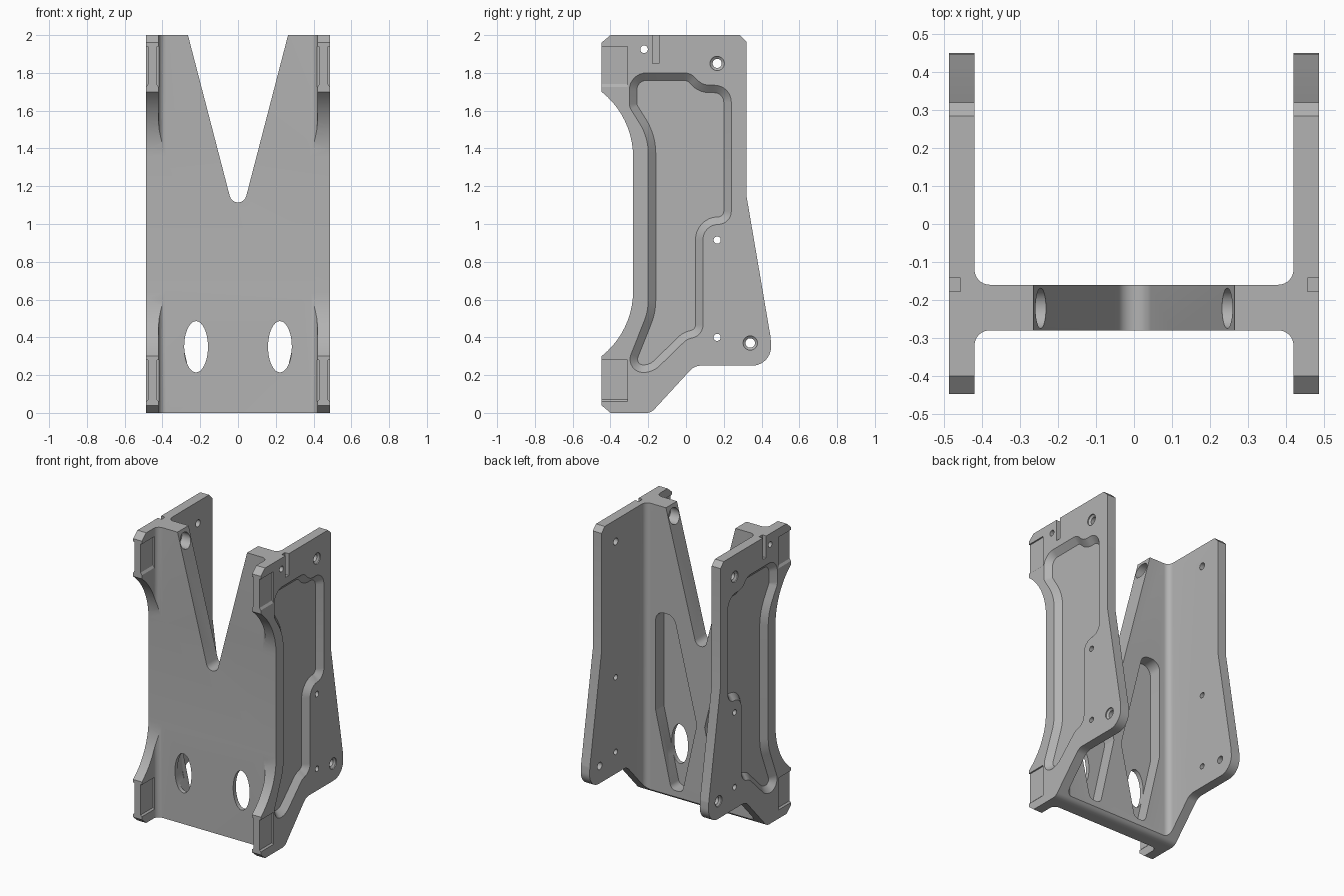
import bpy, bmesh, math
from mathutils import Vector

if "Cube" in bpy.data.objects:
    bpy.data.objects.remove(bpy.data.objects["Cube"], do_unlink=True)

metal = bpy.data.materials.new("plain grey metal")
metal.use_nodes = True
grey = (0.45, 0.45, 0.45, 1)
metal.diffuse_color = grey
metal.node_tree.nodes["Principled BSDF"].inputs["Base Color"].default_value = grey


def rounded(corners, inset=0.0, steps=8):
    """Outline with rounded corners (u, v, radius), counterclockwise, optionally inset."""
    n = len(corners)
    pts = [Vector(c[:2]) for c in corners]
    out = []
    for i, p in enumerate(pts):
        d1 = (p - pts[i - 1]).normalized()
        d2 = (pts[(i + 1) % n] - p).normalized()
        turn = math.atan2(d1.cross(d2), d1.dot(d2))
        side = 1 if turn > 0 else -1
        n1, n2 = Vector((-d1.y, d1.x)), Vector((-d2.y, d2.x))
        mid = (n1 + n2).normalized()
        half = math.cos(turn / 2)
        q = p + mid * inset / half
        r = corners[i][2] - inset * side if corners[i][2] else 0
        if r <= 0:
            out.append(q)
            continue
        centre = q + mid * side * r / half
        start = math.atan2(-n1.y * side, -n1.x * side)
        for k in range(steps + 1):
            a = start + turn * k / steps
            out.append(centre + Vector((math.cos(a), math.sin(a))) * r)
    return out


def ellipse(u, v, ru, rv, steps=32):
    return [Vector((u + ru * math.cos(2 * math.pi * k / steps),
                    v + rv * math.sin(2 * math.pi * k / steps))) for k in range(steps)]


def box(u0, u1, v0, v1):
    return [Vector(p) for p in ((u0, v0), (u1, v0), (u1, v1), (u0, v1))]


def loft(name, axis, sections, side=1):
    """Solid through (depth, outline) sections along an axis; side=-1 mirrors x."""
    place = {"x": lambda p, d: (d * side, p.x, p.y),
             "y": lambda p, d: (p.x * side, d, p.y),
             "z": lambda p, d: (p.x * side, p.y, d)}[axis]
    bm = bmesh.new()
    loops = [[bm.verts.new(place(p, d)) for p in o] for d, o in sections]
    bm.faces.new(loops[0])
    bm.faces.new(loops[-1])
    for a, b in zip(loops, loops[1:]):
        for i in range(len(a)):
            j = (i + 1) % len(a)
            bm.faces.new((a[i], a[j], b[j], b[i]))
    bmesh.ops.recalc_face_normals(bm, faces=bm.faces)
    mesh = bpy.data.meshes.new(name)
    bm.to_mesh(mesh)
    bm.free()
    ob = bpy.data.objects.new(name, mesh)
    bpy.context.collection.objects.link(ob)
    return ob


def combine(target, tool, operation="DIFFERENCE"):
    mod = target.modifiers.new("cut", "BOOLEAN")
    mod.operation, mod.solver, mod.object = operation, "EXACT", tool
    bpy.context.view_layer.objects.active = target
    bpy.ops.object.modifier_apply(modifier=mod.name)
    bpy.data.objects.remove(tool, do_unlink=True)


# H-shaped plan: two side plates joined by a filleted web
plan = rounded([(-.487, -.5, 0), (-.42, -.5, 0), (-.42, -.28, .04), (.42, -.28, .04),
                (.42, -.5, 0), (.487, -.5, 0), (.487, .5, 0), (.42, .5, 0),
                (.42, -.16, .04), (-.42, -.16, .04), (-.42, .5, 0), (-.487, .5, 0)])
bracket = loft("bracket", "z", [(-.1, plan), (2.1, plan)])
bracket.data.materials.append(metal)

# Side silhouette with scooped front, chamfered top and angled foot
profile = rounded([(-.40, 0, 0), (-.185, 0, .06), (.045, .25, .08), (.455, .25, .10),
                   (.448, .40, .10), (.32, 1.15, 0), (.32, 1.965, 0), (.285, 2, 0),
                   (-.40, 2, 0), (-.447, 1.96, 0), (-.447, 1.70, 0), (-.28, 1.566, .44),
                   (-.28, .434, .44), (-.447, .30, 0), (-.447, .04, 0)], steps=10)
combine(bracket, loft("silhouette", "x", [(-.6, profile), (.6, profile)]), "INTERSECT")

# V notch in the web
notch = rounded([(0, .98, .045), (.291, 2.1, 0), (-.291, 2.1, 0)])
combine(bracket, loft("notch", "y", [(-.35, notch), (-.1, notch)]))

# Outline of the sloped-wall pocket on each outer face
pocket = [(-.335, .20, .07), (-.17, .22, .12), (.01, .395, .08), (.09, .40, .07),
          (.09, .995, .08), (.24, 1.00, .07), (.24, 1.735, .09), (.085, 1.735, .09),
          (.025, 1.80, .08), (-.30, 1.80, .09), (-.30, 1.62, .06), (-.20, 1.46, .30),
          (-.20, .54, .30)]
rim, floor = rounded(pocket), rounded(pocket, .04)

# Outline of the deep pocket in the back of the web
web_pocket = rounded([(.225, .07, .04), (.344, .586, .06), (.344, 1.27, .065),
                      (.204, 1.27, .065), (.03, .565, .03), (.14, .07, .04)])

for side in (1, -1):
    combine(bracket, loft("side_pocket", "x", [(.55, rim), (.487, rim), (.45, floor)], side))
    combine(bracket, loft("web_pocket", "y", [(-.1, web_pocket), (-.25, web_pocket)], side))

    # Oval windows through the web
    oval = ellipse(.222, .35, .063, .136)
    combine(bracket, loft("window", "y", [(-.35, oval), (-.2, oval)], side))

    # Notch slot in the top edge
    slot = box(-.178, -.142, 1.85, 2.1)
    combine(bracket, loft("slot", "x", [(.55, slot), (.457, slot)], side))

    # Bolt holes, the large ones with a countersunk rim
    for y, z, r in ((.165, 1.85, .024), (.34, .37, .025), (.165, .915, .019), (.165, .4, .019)):
        hole = ellipse(y, z, r, r)
        combine(bracket, loft("hole", "x", [(.38, hole), (.55, hole)], side))
        if r > .02:
            wide = ellipse(y, z, .038, .038)
            combine(bracket, loft("rim", "x", [(.47, hole), (.48, wide), (.55, wide)], side))

    # Stepped bore from the notch wall out to the side
    bore, pin = ellipse(-.222, 1.925, .053, .053), ellipse(-.222, 1.925, .02, .02)
    combine(bracket, loft("bore", "x", [(.1, bore), (.31, bore)], side))
    combine(bracket, loft("pin_hole", "x", [(.2, pin), (.55, pin)], side))

    # Shallow clamp recesses on both faces of the front tabs
    for low, high, ramp_low in ((.06, .28, .07), (1.725, 1.94, 1.74)):
        mouth, seat = box(-.5, -.31, low, high), box(-.5, -.31, ramp_low, high)
        combine(bracket, loft("recess", "x", [(.55, mouth), (.487, mouth), (.477, seat)], side))
        combine(bracket, loft("recess", "x", [(.38, mouth), (.42, mouth), (.43, seat)], side))

# Smooth the rounded walls, keep corners crisp
bpy.ops.object.select_all(action="DESELECT")
bracket.select_set(True)
bpy.context.view_layer.objects.active = bracket
bpy.ops.object.shade_smooth_by_angle(angle=math.radians(25))
